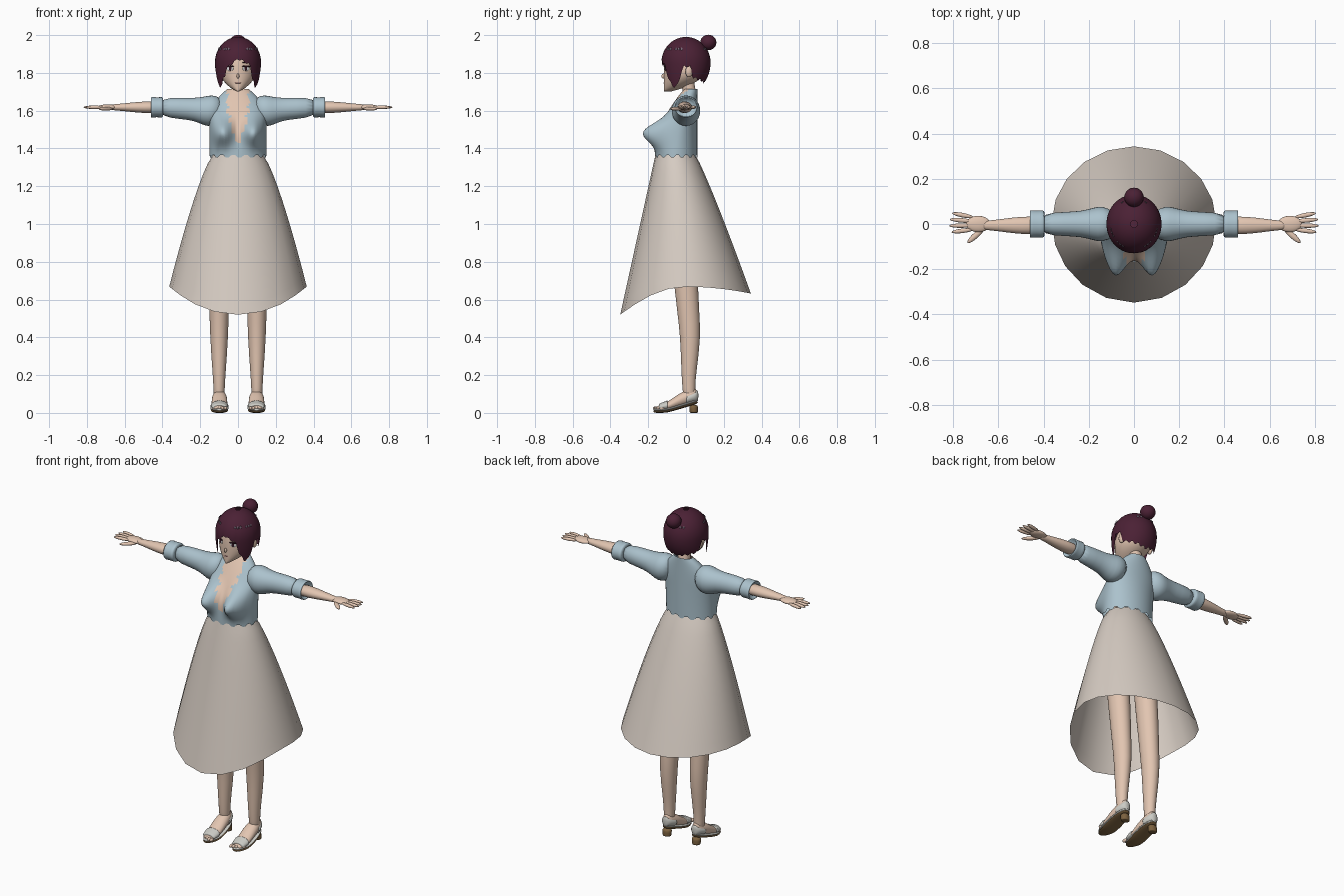
import bpy, bmesh, math
from mathutils import Matrix, Vector

if "Cube" in bpy.data.objects:
    bpy.data.objects.remove(bpy.data.objects["Cube"])


def material(name, red, green, blue):
    mat = bpy.data.materials.new(name)
    mat.use_nodes = True
    mat.diffuse_color = (red, green, blue, 1)
    mat.node_tree.nodes["Principled BSDF"].inputs["Base Color"].default_value = mat.diffuse_color
    return mat


SKIN = material("skin", .76, .56, .44)
BLOUSE = material("blouse blue", .41, .54, .61)
SKIRT = material("skirt beige", .67, .6, .54)
HAIR = material("hair plum", .07, .015, .035)
SANDAL = material("sandal white", .6, .6, .56)
SOLE = material("sole brown", .2, .12, .05)
WHITE = material("eye white", .8, .8, .8)
LASH = material("lash dark", .04, .01, .02)
LIP = material("lip rose", .45, .2, .2)
CLIP = material("clip grey", .2, .15, .2)


def finish(name, bm, materials, mirror=False, rounded=False):
    bmesh.ops.recalc_face_normals(bm, faces=bm.faces)
    mesh = bpy.data.meshes.new(name)
    bm.to_mesh(mesh)
    bm.free()
    part = bpy.data.objects.new(name, mesh)
    bpy.context.collection.objects.link(part)
    for mat in materials:
        mesh.materials.append(mat)
    for face in mesh.polygons:
        face.use_smooth = True
    if mirror:
        part.modifiers.new("mirror", 'MIRROR')
    if rounded:
        part.modifiers.new("rounding", 'SUBSURF')


def bridge(bm, rows):
    for lower, upper in zip(rows, rows[1:]):
        for i in range(len(lower)):
            bm.faces.new((lower[i - 1], lower[i], upper[i], upper[i - 1]))


def loft(name, axis, rings, mat, across=0, wide=1, mirror=True):
    """Closed tube of ellipses: position on the axis, centre, radius, own width."""
    bm = bmesh.new()
    rows = []
    segments = 14
    for position, centre, radius, *width in rings:
        row = []
        for i in range(segments):
            turn = math.tau * i / segments
            half = width[0] if width else radius * wide
            co = [across + half * math.cos(turn), centre + radius * math.sin(turn)]
            co.insert("xyz".index(axis), position)
            row.append(bm.verts.new(co))
        rows.append(row)
    bridge(bm, rows)
    bm.faces.new(rows[0])
    bm.faces.new(rows[-1])
    finish(name, bm, [mat], mirror, rounded=True)


def ball(name, place, size, mat, turn=0, mirror=True):
    bm = bmesh.new()
    matrix = Matrix.Translation(place) @ Matrix.Rotation(math.radians(turn), 4, 'Z')
    matrix = matrix @ Matrix.Diagonal((*size, 1))
    bmesh.ops.create_uvsphere(bm, u_segments=20, v_segments=12, radius=1, matrix=matrix)
    finish(name, bm, [mat], mirror)


def point(profile, z, turn):
    """Point at a height; turn zero is the front, profile gives width, front and back."""
    width, front, back = profile(z)
    middle, depth = (front + back) / 2, (front - back) / 2
    return Vector((width * math.sin(turn), middle + depth * math.cos(turn), z))


def shell(profile, top, bottom, segments, count, power=1, bulge=None):
    """Open skin that hangs from a top height to a bottom edge given by a rule."""
    bm = bmesh.new()
    rows = []
    for j in range(count + 1):
        row = []
        for i in range(segments):
            turn = math.tau * i / segments
            if turn > math.pi:
                turn -= math.tau
            drop = (j / count) ** power
            co = point(profile, top + (bottom(turn, i) - top) * drop, turn)
            if bulge:
                co.y -= bulge(co, turn)
            row.append(bm.verts.new(co))
        rows.append(row)
    bridge(bm, rows)
    return bm


# Skirt with a dipping front hem
WAIST = 1.375


def skirt_profile(z):
    drop = max(0, WAIST - z)
    return .125 + .31 * drop ** .75, -.16 - .22 * drop, .045 + .39 * drop ** .9


def skirt_hem(turn, i):
    facing = math.cos(turn)
    return .668 - (.148 * facing ** 2.2 if facing > 0 else .036 * facing ** 2)


finish("skirt", shell(skirt_profile, WAIST, skirt_hem, 20, 14), [SKIRT])


# Blouse body, with the ragged open neckline coloured as skin
def torso_profile(z):
    shoulder = max(0, z - 1.56) / .16
    rise = (z - 1.35) / .37
    return .15 - .1 * shoulder ** 2, -.165 + .16 * rise ** 2, .06


def bust(co, turn):
    side = (abs(co.x) - .085) / .055
    height = (co.z - 1.485) / .068
    return .1 * math.exp(-side ** 2 - height ** 2) * max(0, min(1, 2 * math.cos(turn)))


bm = shell(torso_profile, 1.715, lambda turn, i: 1.352 + .014 * (i // 2 % 2), 56, 28, bulge=bust)
for face in bm.faces:
    centre = face.calc_center_median()
    ragged = .012 * (int(centre.z / .026) % 2)
    opening = min(.05, .24 * (centre.z - 1.4)) + ragged
    face.material_index = int(centre.y < .01 and centre.z > 1.425 and abs(centre.x) < opening)
finish("blouse_body", bm, [BLOUSE, SKIN])

# Sleeves with turned cuffs
ARM = 1.618
loft("sleeves", 'x', [(.08, 1.61, .06), (.14, 1.6, .088), (.18, 1.597, .078), (.23, 1.607, .062),
                      (.3, 1.612, .058), (.42, ARM, .052)], BLOUSE, wide=.95)
loft("cuffs", 'x', [(.395, ARM, .05), (.4, ARM, .057), (.43, ARM, .053), (.462, ARM, .058),
                    (.463, ARM, .05), (.44, ARM, .04)], BLOUSE, wide=1.12)

# Arms and hands
loft("forearms", 'x', [(.4, ARM, .034), (.5, ARM, .032), (.57, ARM, .025), (.63, ARM, .018),
                       (.68, ARM, .016)], SKIN, across=-.006, wide=1.25)
ball("palms", (.69, 0, ARM), (.055, .036, .015), SKIN)
for k, finger in enumerate(("index", "middle", "ring", "little")):
    reach = .056 - .005 * abs(k - 1.4)
    ball(finger + "_fingers", (.71 + reach, -.03 + .023 * k, ARM), (reach, .01, .009), SKIN, 6 * k - 7)
ball("thumbs", (.7, -.05, 1.61), (.05, .013, .01), SKIN, -42)

# Legs
loft("legs", 'z', [(.05, .02, .033), (.13, .014, .034), (.22, .015, .041), (.4, .025, .056), (.55, .01, .06),
                   (.7, 0, .066), (1.2, -.05, .08)], SKIN, across=.1, wide=.88)


# Feet and sandals share one outline and one rise towards the heel
def foot_width(y):
    return .05 * max(0, 1 - ((y + .055) / .122) ** 2) ** .35


def foot_height(y):
    return min(.04, .012 + .2 * (y + .16))


def foot_part(name, mat, start, end, base, spread, thickness):
    rings = []
    steps = 7
    for i in range(steps + 1):
        y = start + (end - start) * i / steps
        thick = thickness(y)
        rings.append((y, base + .3 * max(0, y + .1) + thick, thick, spread * foot_width(y)))
    loft(name, 'y', rings, mat, across=.098)


foot_part("sandal_soles", SOLE, -.175, .065, 0, .97, lambda y: .007)
foot_part("sandal_edges", SANDAL, -.176, .066, .009, 1, lambda y: .008)
foot_part("feet", SKIN, -.16, .06, .01, .86, foot_height)
foot_part("toe_straps", SANDAL, -.145, -.095, .012, 1, lambda y: foot_height(y) + .003)
foot_part("heel_cups", SANDAL, 0, .066, .012, .95, lambda y: .03)
for k in range(5):
    ball("toes", (.066 + .016 * k, -.158 + .002 * k * k, .025), (.009, .016, .01), SKIN)
loft("heels", 'z', [(0, .042, .02), (.002, .042, .023), (.02, .04, .023), (.045, .04, .026)],
     SOLE, across=.098, wide=1.15)

# Neck and head
loft("neck", 'z', [(1.62, .02, .045), (1.68, .022, .036), (1.73, .012, .035), (1.79, 0, .04)], SKIN, mirror=False)


def head_profile(z):
    rise = (z - 1.7) / .27
    swell = math.sin(math.pi * rise ** .8)
    return .096 * swell, -.117 + .1 * rise ** 6, -.09 + .19 * swell


bm = shell(head_profile, 1.94, lambda turn, i: 1.702, 32, 24)
bmesh.ops.holes_fill(bm, edges=bm.edges)
for face in bm.faces:
    centre = face.calc_center_median()
    face.material_index = int(centre.z > 1.875 or (centre.y > .045 and centre.z > 1.79))
finish("head", bm, [SKIN, HAIR])
ball("ears", (.1, .016, 1.807), (.013, .02, .03), SKIN, 15)

# Face
ball("nose", (0, -.12, 1.783), (.007, .01, .013), SKIN, mirror=False)
ball("mouth", (0, -.117, 1.747), (.016, .003, .003), LIP, mirror=False)
for name, x, y, z, size, mat in (("eye_whites", .043, -.104, 1.822, (.021, .004, .012), WHITE),
                                 ("irises", .041, -.107, 1.823, (.009, .003, .012), LASH),
                                 ("lashes", .044, -.106, 1.835, (.025, .005, .005), LASH),
                                 ("brows", .044, -.103, 1.855, (.024, .004, .003), LASH)):
    ball(name, (x, y, z), size, mat, 28)


# Hair with fringe, side locks and gaps at the ears
def hair_profile(z):
    offset = z - 1.855

    def taper(height):
        return max(0, 1 - (offset / (.135 if offset > 0 else height)) ** 2) ** .5

    return .122 * taper(.25), -.13 * taper(.25), .13 * taper(.16)


EDGE = [(0, 1.87), (30, 1.84), (42, 1.76), (64, 1.71), (76, 1.76), (84, 1.83), (100, 1.83),
        (110, 1.77), (180, 1.74)]


def hair_edge(turn, i):
    angle = abs(math.degrees(turn))
    for (start, low), (end, high) in zip(EDGE, EDGE[1:]):
        if start <= angle <= end + .01:
            z = low + (high - low) * (angle - start) / (end - start)
            break
    sweep = .022 * max(0, math.sin(-2 * turn)) if angle < 40 else 0
    return z + .009 * (i // 2 % 2) - sweep


finish("hair", shell(hair_profile, 1.989, hair_edge, 80, 22, power=1.5), [HAIR])
ball("hair_bun", (0, .118, 1.961), (.043, .043, .041), HAIR, mirror=False)

# Small clips around the crown
for angle in (28, 36, 44, 62, 70, 78, 150, 160):
    ball("hair_clips", point(hair_profile, 1.925, math.radians(angle)), (.006, .003, .009), CLIP, angle)
